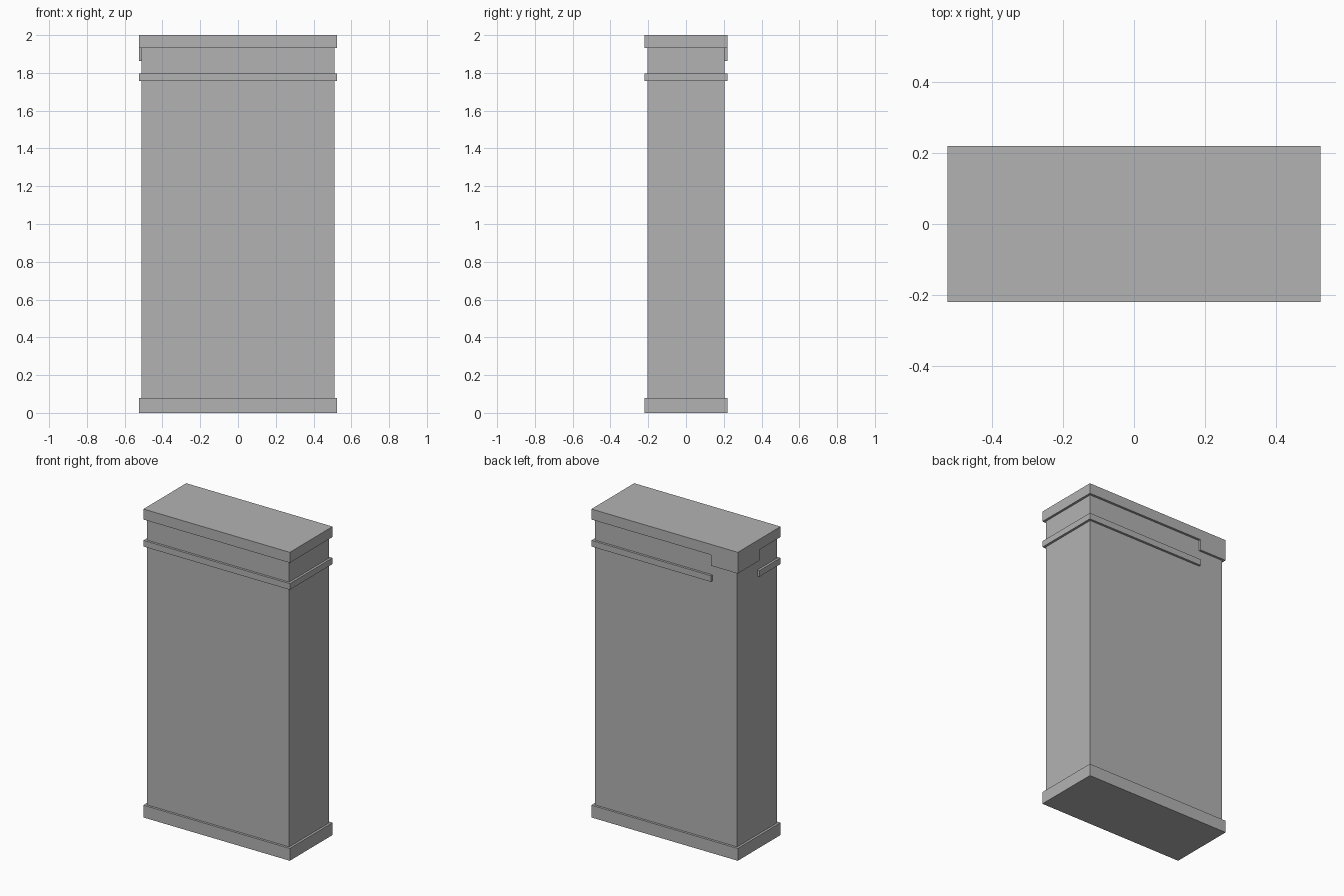
import bpy
import bmesh
import math

cube = bpy.data.objects.get("Cube")
if cube:
    bpy.data.objects.remove(cube, do_unlink=True)

# Single stone grey finish
grey = bpy.data.materials.new("stone_grey")
grey.use_nodes = True
colour = (0.45, 0.45, 0.45, 1)
grey.diffuse_color = colour
grey.node_tree.nodes["Principled BSDF"].inputs["Base Color"].default_value = colour

BODY_X, BODY_Y = 0.51, 0.204       # half sizes of the shaft
OUT_X, OUT_Y = 0.525, 0.219        # half sizes of the projecting bands
CUT_X, CUT_Y = -0.332, -0.003      # inner edges of the back right corner


def prism(bm, outline, low, high):
    """Extrude a plan outline between two heights."""
    face = bm.faces.new([bm.verts.new((x, y, low)) for x, y in outline])
    top = bmesh.ops.extrude_face_region(bm, geom=[face])["geom"]
    verts = [v for v in top if isinstance(v, bmesh.types.BMVert)]
    bmesh.ops.translate(bm, verts=verts, vec=(0, 0, high - low))


def finish(bm, name):
    bmesh.ops.recalc_face_normals(bm, faces=bm.faces)
    mesh = bpy.data.meshes.new(name)
    bm.to_mesh(mesh)
    bm.free()
    mesh.materials.append(grey)
    obj = bpy.data.objects.new(name, mesh)
    bpy.context.collection.objects.link(obj)
    return obj


def slab(name, outline, low, high):
    bm = bmesh.new()
    prism(bm, outline, low, high)
    return finish(bm, name)


def rectangle(x, y):
    return [(-x, -y), (x, -y), (x, y), (-x, y)]


# Shaft and base plinth
slab("body", rectangle(BODY_X, BODY_Y), 0.04, 1.96)
slab("base", rectangle(OUT_X, OUT_Y), 0, 0.08)

# Thin trim band, left open around the back right corner
slab("trim_band", [(-OUT_X, -OUT_Y), (OUT_X, -OUT_Y), (OUT_X, OUT_Y),
                   (CUT_X, OUT_Y), (CUT_X, CUT_Y), (-OUT_X, CUT_Y)], 1.757, 1.797)

# Cap with a deeper drop at the back right corner
bm = bmesh.new()
prism(bm, rectangle(OUT_X, OUT_Y), 1.932, 2)
for point, normal in (((CUT_X, 0, 0), (1, 0, 0)), ((0, CUT_Y, 0), (0, 1, 0))):
    bmesh.ops.bisect_plane(bm, geom=bm.verts[:] + bm.edges[:] + bm.faces[:],
                           plane_co=point, plane_no=normal)
corner = [f for f in bm.faces
          if all(v.co.z < 1.95 and v.co.x < CUT_X + 0.01 and v.co.y > CUT_Y - 0.01
                 for v in f.verts)]
drop = bmesh.ops.extrude_face_region(bm, geom=corner)["geom"]
bmesh.ops.delete(bm, geom=[f for f in corner if f.is_valid], context="FACES_ONLY")
bmesh.ops.translate(bm, verts=[v for v in drop if isinstance(v, bmesh.types.BMVert)],
                    vec=(0, 0, -0.07))
bmesh.ops.recalc_face_normals(bm, faces=bm.faces)
bmesh.ops.dissolve_limit(bm, angle_limit=math.radians(1),
                         verts=bm.verts[:], edges=bm.edges[:])
finish(bm, "cap")
